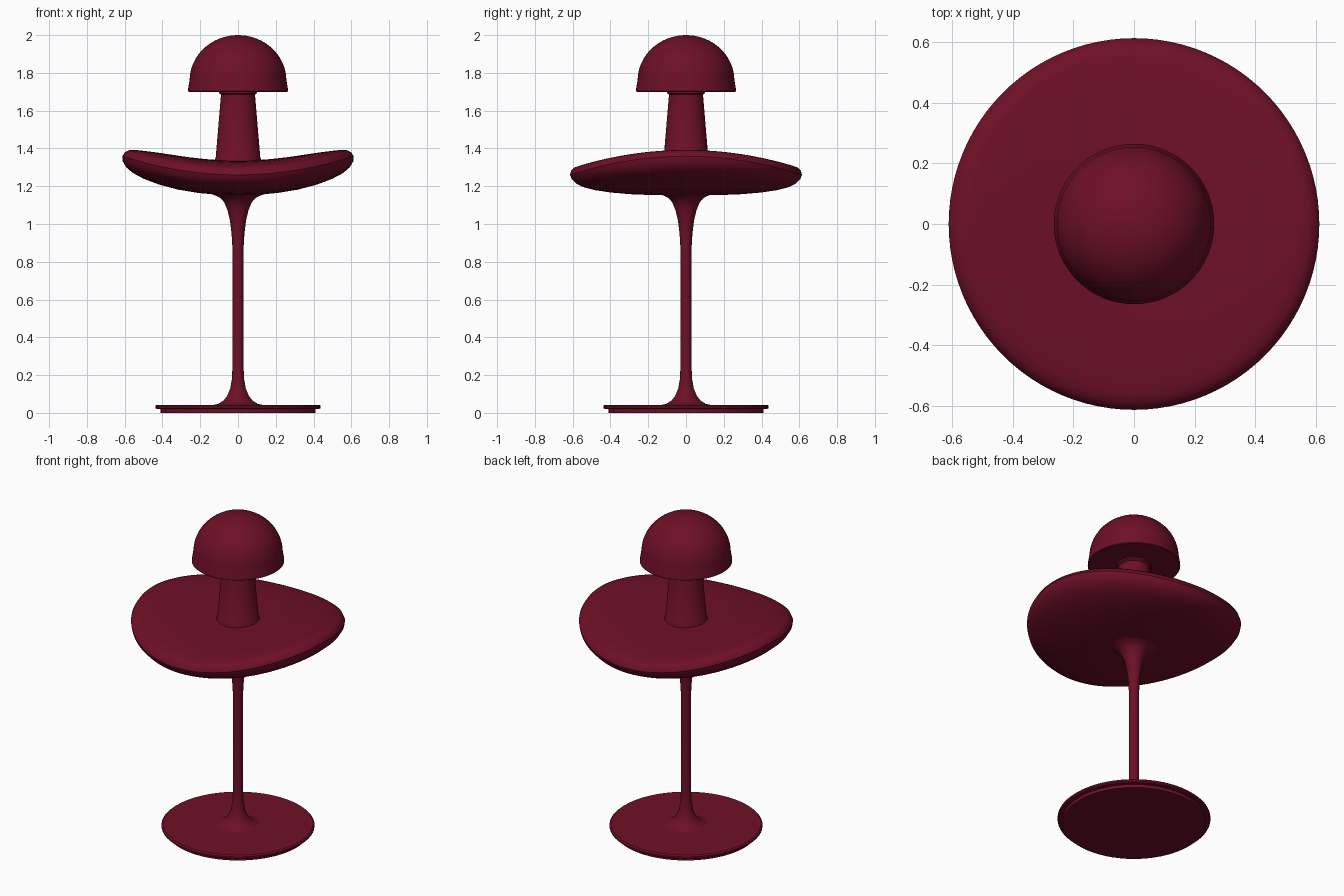
import bpy, bmesh, math

if "Cube" in bpy.data.objects:
    bpy.data.objects.remove(bpy.data.objects["Cube"])

red = bpy.data.materials.new("dark_crimson")
red.diffuse_color = (0.156, 0.005, 0.02, 1)
red.use_nodes = True
red.node_tree.nodes["Principled BSDF"].inputs["Base Color"].default_value = red.diffuse_color


def lathe(name, profile, steps=64, warp=None):
    """Revolve (radius, z) points about z; radius 0 makes a pole."""
    bm = bmesh.new()
    rings = []
    for r, z in profile:
        if r == 0:
            rings.append([bm.verts.new((0, 0, z))])
        else:
            rings.append([bm.verts.new((r * math.cos(2 * math.pi * i / steps),
                                        r * math.sin(2 * math.pi * i / steps), z))
                          for i in range(steps)])
    for a, b in zip(rings, rings[1:]):
        for i in range(steps):
            j = (i + 1) % steps
            quad = [a[i % len(a)], a[j % len(a)], b[j % len(b)], b[i % len(b)]]
            bm.faces.new(list(dict.fromkeys(quad)))
    if warp:
        for v in bm.verts:
            v.co = warp(*v.co)
    bmesh.ops.recalc_face_normals(bm, faces=bm.faces)
    mesh = bpy.data.meshes.new(name)
    bm.to_mesh(mesh)
    bm.free()
    mesh.materials.append(red)
    obj = bpy.data.objects.new(name, mesh)
    bpy.context.collection.objects.link(obj)
    bpy.ops.object.select_all(action='DESELECT')
    obj.select_set(True)
    bpy.context.view_layer.objects.active = obj
    bpy.ops.object.shade_smooth_by_angle(angle=math.radians(35))
    return obj


def saddle(x, y, z):
    """Bend the disc upward toward both sides."""
    k, mid = 0.262, 1.255
    return x - 2 * k * x * (z - mid), y, z + k * x * x


# Stepped round foot
lathe("foot", [(0, 0), (0.41, 0), (0.41, 0.02), (0.43, 0.02), (0.438, 0.026),
               (0.438, 0.036), (0.43, 0.043), (0, 0.043)])

# Slender stem flaring at both ends
lathe("stem", [(0, 0.03), (0.14, 0.04), (0.105, 0.048), (0.078, 0.064), (0.056, 0.092),
               (0.041, 0.13), (0.033, 0.175), (0.03, 0.23), (0.03, 0.88), (0.034, 0.95),
               (0.043, 1.02), (0.056, 1.075), (0.073, 1.115), (0.096, 1.14),
               (0.13, 1.155), (0.17, 1.165), (0, 1.18)], 48)

# Thick lens-shaped disc with upswept sides
lathe("seat", [(0, 1.152), (0.1, 1.152), (0.2, 1.154), (0.3, 1.158), (0.4, 1.167),
               (0.48, 1.179), (0.54, 1.194), (0.58, 1.213), (0.605, 1.237),
               (0.614, 1.26), (0.608, 1.283), (0.59, 1.3), (0.56, 1.31), (0.52, 1.317),
               (0.46, 1.325), (0.38, 1.331), (0.28, 1.334), (0.18, 1.335),
               (0.08, 1.335), (0, 1.335)], 96, saddle)

# Tapered post with a small collar at each end
lathe("post", [(0, 1.3), (0.122, 1.3), (0.122, 1.345), (0.118, 1.352), (0.09, 1.685),
               (0.1, 1.692), (0.1, 1.71), (0, 1.71)])

# Domed cap with flat underside
dome = [(0.256 * math.cos(t), 1.76 + 0.24 * math.sin(t))
        for t in (math.pi / 2 * i / 16 for i in range(1, 16))]
lathe("cap", [(0, 1.703), (0.26, 1.7), (0.265, 1.704), (0.264, 1.715), (0.26, 1.74),
              (0.256, 1.765)] + dome + [(0, 2.0)])
